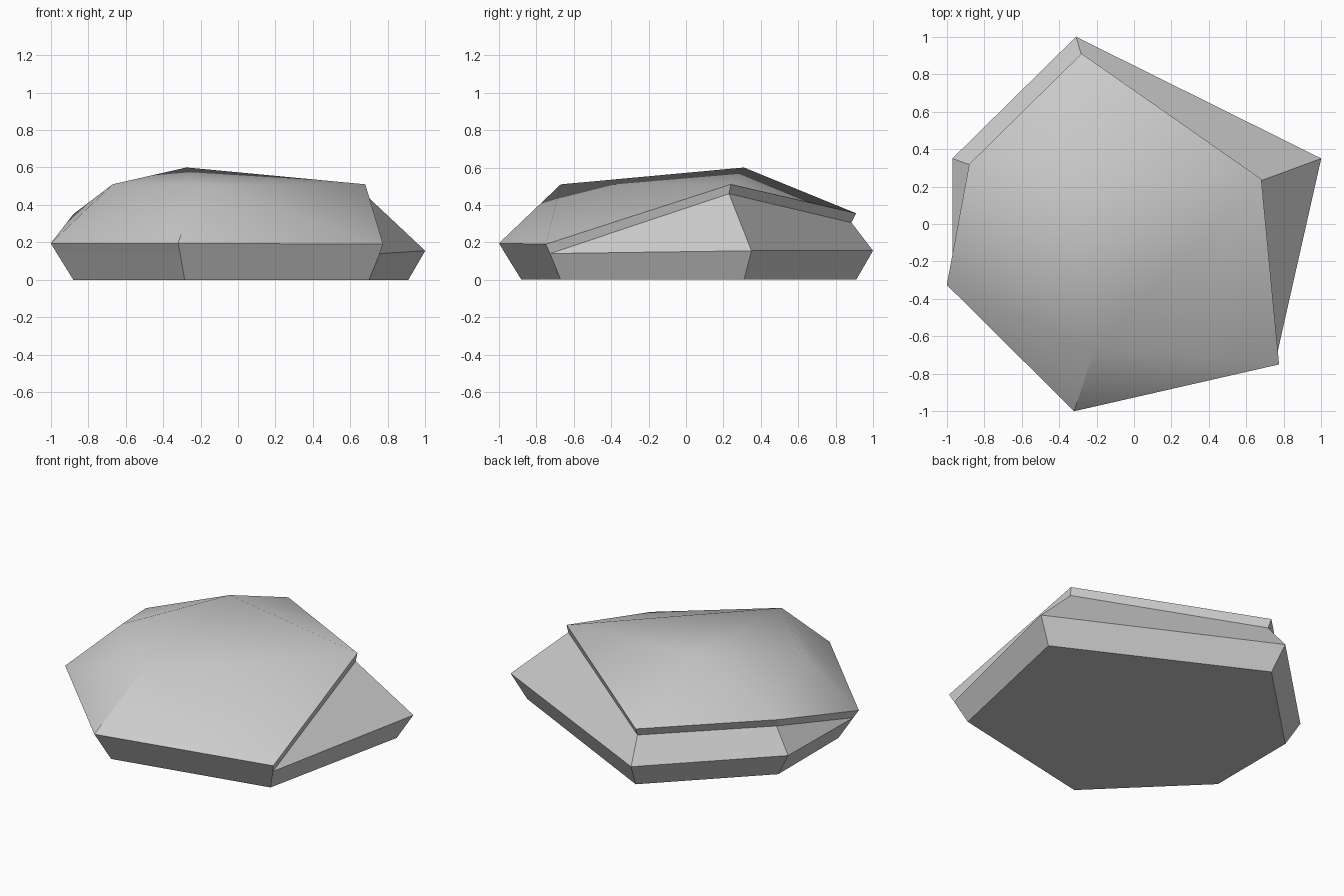
import bpy
import bmesh

cube = bpy.data.objects.get("Cube")
if cube:
    bpy.data.objects.remove(cube, do_unlink=True)

# Single stone colour
stone = bpy.data.materials.new("stone_grey")
stone.use_nodes = True
grey = (0.6, 0.6, 0.6, 1)
stone.diffuse_color = grey
bsdf = stone.node_tree.nodes["Principled BSDF"]
bsdf.inputs["Base Color"].default_value = grey
bsdf.inputs["Roughness"].default_value = 0.9

# Corners: capitals = slab rim, small letters = its underside, digits = footprint
corners = {
    "C": (0.775, -0.75, 0.19), "R": (0.68, 0.24, 0.51), "A": (-0.28, 0.91, 0.355),
    "F": (-0.88, 0.32, 0.35), "E": (-1.0, -0.325, 0.195), "D": (-0.32, -1.0, 0.195),
    "c": (0.757, -0.727, 0.14), "r": (0.675, 0.23, 0.46), "a": (-0.275, 0.885, 0.305),
    "f": (-0.86, 0.31, 0.30), "e": (-0.97, -0.312, 0.145), "d": (-0.31, -0.97, 0.145),
    # crown of the slab
    "P": (-0.275, 0.31, 0.60), "Q": (-0.21, -0.67, 0.51), "S": (-0.67, -0.22, 0.51),
    # exposed ledge of the base
    "B": (1.0, 0.35, 0.155), "K": (-0.31, 1.0, 0.155), "L": (-0.97, 0.35, 0.155),
    # footprint
    "1": (0.70, -0.67, 0), "2": (0.91, 0.31, 0), "3": (-0.28, 0.91, 0),
    "4": (-0.88, 0.32, 0), "5": (-0.88, -0.29, 0), "6": (-0.285, -0.88, 0),
}
rim = "CRAFED"
crown_faces = "EDQS DCQ CRQ QRP QPS PRA PAF PFS SFE".split()
skirt_faces = [a + b + b.lower() + a.lower() for a, b in zip(rim, rim[1:] + rim[0])]
base_faces = "cBr BKar KLfa Lef cB21 BK32 KL43 Le54 ed65 dc16 123456".split()

# Closed boulder: smooth crown, flat skirt and base
bm = bmesh.new()
vert = {k: bm.verts.new(p) for k, p in corners.items()}
for names, smooth in ((crown_faces, True), (skirt_faces, False), (base_faces, False)):
    for name in names:
        face = bm.faces.new([vert[k] for k in name])
        face.smooth = smooth
bmesh.ops.recalc_face_normals(bm, faces=bm.faces[:])

# Keep the rim and the front crease sharp
for edge in bm.edges:
    edge.smooth = all(f.smooth for f in edge.link_faces)
bm.edges.get((vert["D"], vert["Q"])).smooth = False

mesh = bpy.data.meshes.new("boulder")
bm.to_mesh(mesh)
bm.free()
mesh.materials.append(stone)
bpy.context.collection.objects.link(bpy.data.objects.new("boulder", mesh))
